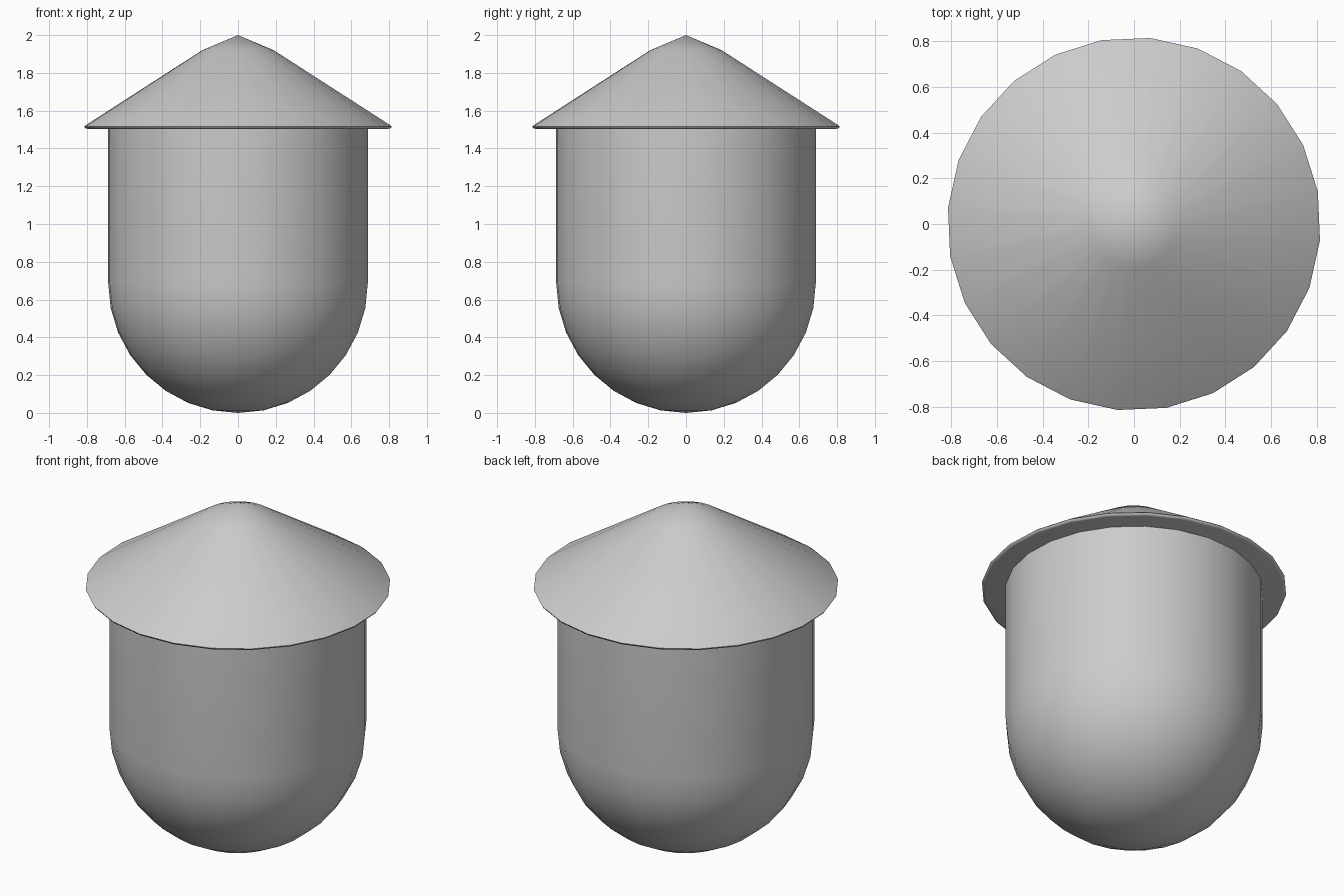
import bpy, bmesh, math

if "Cube" in bpy.data.objects:
    bpy.data.objects.remove(bpy.data.objects["Cube"])


def lathe(name, profile, sides, offset, smooth_angle):
    """Revolve (radius, z) points around z; radius 0 becomes a pole."""
    bm = bmesh.new()
    rings = []
    for r, z in profile:
        if r == 0:
            rings.append([bm.verts.new((0, 0, z))] * sides)
        else:
            rings.append([bm.verts.new((r * math.cos(offset + math.tau * i / sides),
                                        r * math.sin(offset + math.tau * i / sides), z))
                          for i in range(sides)])
    for a, b in zip(rings, rings[1:]):
        for i in range(sides):
            j = (i + 1) % sides
            bm.faces.new(list(dict.fromkeys((a[i], a[j], b[j], b[i]))))
    bmesh.ops.recalc_face_normals(bm, faces=bm.faces)
    mesh = bpy.data.meshes.new(name)
    bm.to_mesh(mesh)
    bm.free()
    obj = bpy.data.objects.new(name, mesh)
    bpy.context.collection.objects.link(obj)
    bpy.ops.object.select_all(action='DESELECT')
    obj.select_set(True)
    bpy.context.view_layer.objects.active = obj
    bpy.ops.object.shade_smooth_by_angle(angle=math.radians(smooth_angle))
    return obj


SIDES = 24
OFFSET = math.radians(10)

# Body: hemispherical bottom running into a straight cylinder
R, STEPS = 0.69, 8
bowl = [(0, 0)] + [(R * math.sin(a), R - R * math.cos(a))
                   for a in (math.pi / 2 * k / STEPS for k in range(1, STEPS + 1))]
lathe("body", bowl + [(R, 1.51), (0, 1.51)], SIDES, OFFSET, 40)

# Roof: blunt-tipped cone with a thin rounded rim and flat underside
lathe("roof", [(0, 2.0), (0.19, 1.92), (0.806, 1.525), (0.817, 1.516),
               (0.812, 1.507), (0.80, 1.504), (0, 1.504)], SIDES, OFFSET, 60)
